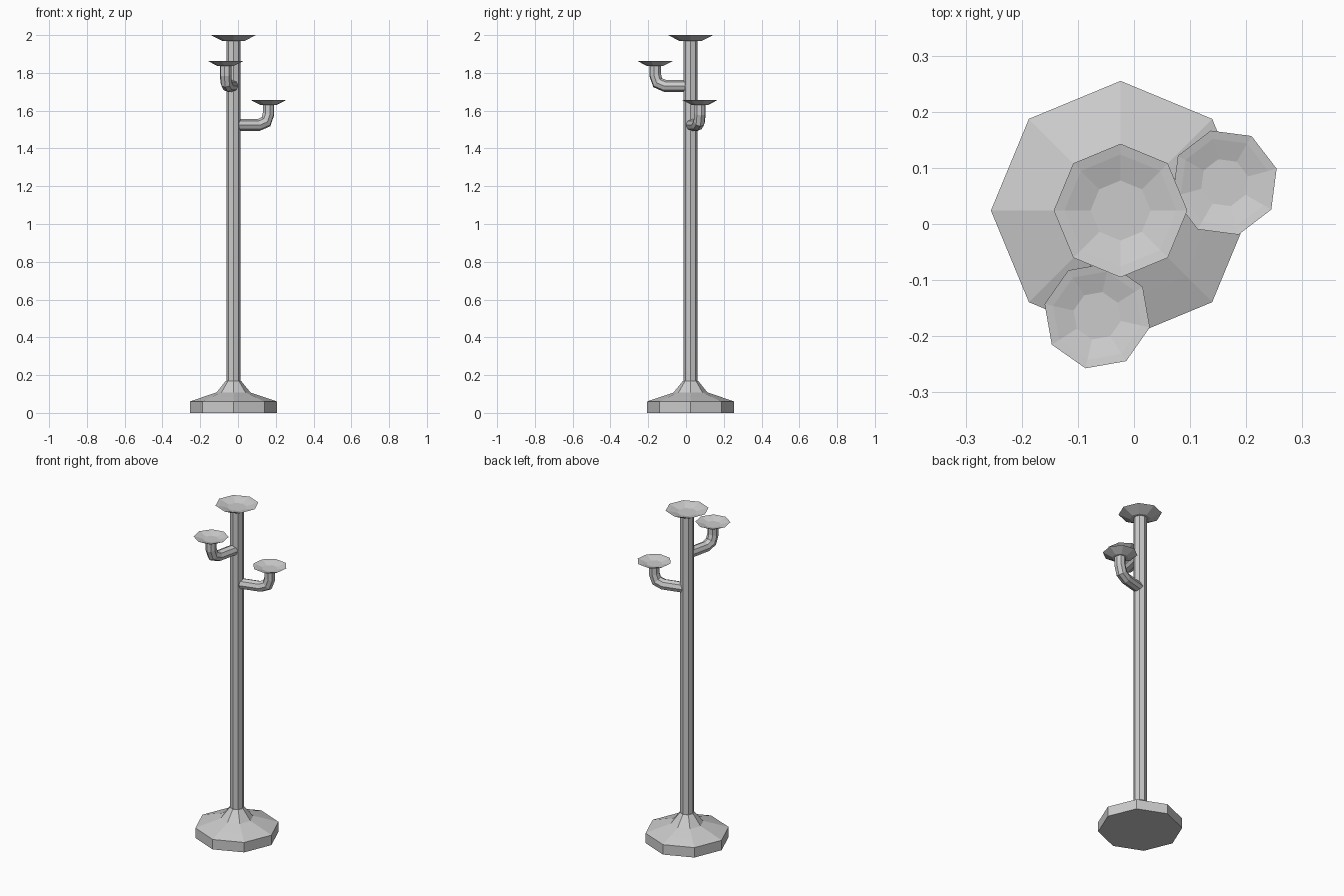
import bpy, bmesh
from math import cos, sin, pi, radians
from mathutils import Vector

if "Cube" in bpy.data.objects:
    bpy.data.objects.remove(bpy.data.objects["Cube"])

SIDES = 8
CX, CY = -0.024, 0.024   # axis of the main column


def finish(name, bm):
    bmesh.ops.recalc_face_normals(bm, faces=bm.faces[:])
    mesh = bpy.data.meshes.new(name)
    bm.to_mesh(mesh)
    bm.free()
    obj = bpy.data.objects.new(name, mesh)
    bpy.context.collection.objects.link(obj)
    return obj


def skin(name, rings):
    """Join rings of points with quads and cap both ends."""
    bm = bmesh.new()
    loops = [[bm.verts.new(p) for p in ring] for ring in rings]
    for a, b in zip(loops, loops[1:]):
        for i in range(SIDES):
            j = (i + 1) % SIDES
            bm.faces.new((a[i], a[j], b[j], b[i]))
    bm.faces.new(loops[0][::-1])
    bm.faces.new(loops[-1])
    return finish(name, bm)


def lathe(name, x, y, profile, turn=0.0):
    """Eight-sided turned shape from (radius, z) points."""
    angles = [turn + 2 * pi * i / SIDES for i in range(SIDES)]
    return skin(name, [[(x + r * cos(a), y + r * sin(a), z) for a in angles]
                       for r, z in profile])


def dish(name, x, y, z, r, depth, turn=0.0):
    """Shallow cup with a narrow rim and a flat sunken floor."""
    lathe(name, x, y, [(r * 0.47, z - depth), (r, z), (r * 0.84, z - depth * 0.12),
                       (r * 0.45, z - depth * 0.55)], turn)


def arm(name, angle, z):
    """Bent tube leaving the column sideways and turning up to a dish."""
    turn = radians(angle)
    out = Vector((cos(turn), sin(turn), 0))
    side = Vector((-sin(turn), cos(turn), 0))
    up = Vector((0, 0, 1))
    reach, r = 0.192, 0.031
    # distance out, height, tilt of the cross-section, stretch at the mitre
    path = [(0.018, 0, 0, 1), (0.138, 0, 12, 1.02), (0.178, 0.017, 45, 1.08),
            (reach, 0.058, 78, 1.02), (reach, 0.113, 90, 1)]
    rings = []
    for d, h, tilt, stretch in path:
        t = radians(tilt)
        normal = (up * cos(t) - out * sin(t)) * stretch
        centre = Vector((CX, CY, z)) + out * d + up * h
        rings.append([centre + r * (normal * cos(a) + side * sin(a))
                      for a in (2 * pi * i / SIDES for i in range(SIDES))])
    skin(name, rings)
    tip = Vector((CX, CY, 0)) + out * reach
    dish(name + "_dish", tip.x, tip.y, z + 0.132, 0.096, 0.026, turn)


# Foot and column
lathe("base", CX, CY, [(0.231, 0), (0.231, 0.06), (0.165, 0.083),
                       (0.09, 0.108), (0.04, 0.17)])
lathe("column", CX, CY, [(0.038, 0.15), (0.038, 1.975)])

# Top dish and the two side arms
dish("top_dish", CX, CY, 2.0, 0.119, 0.032)
arm("lower_arm", 15, 1.524)
arm("upper_arm", -102.5, 1.731)
